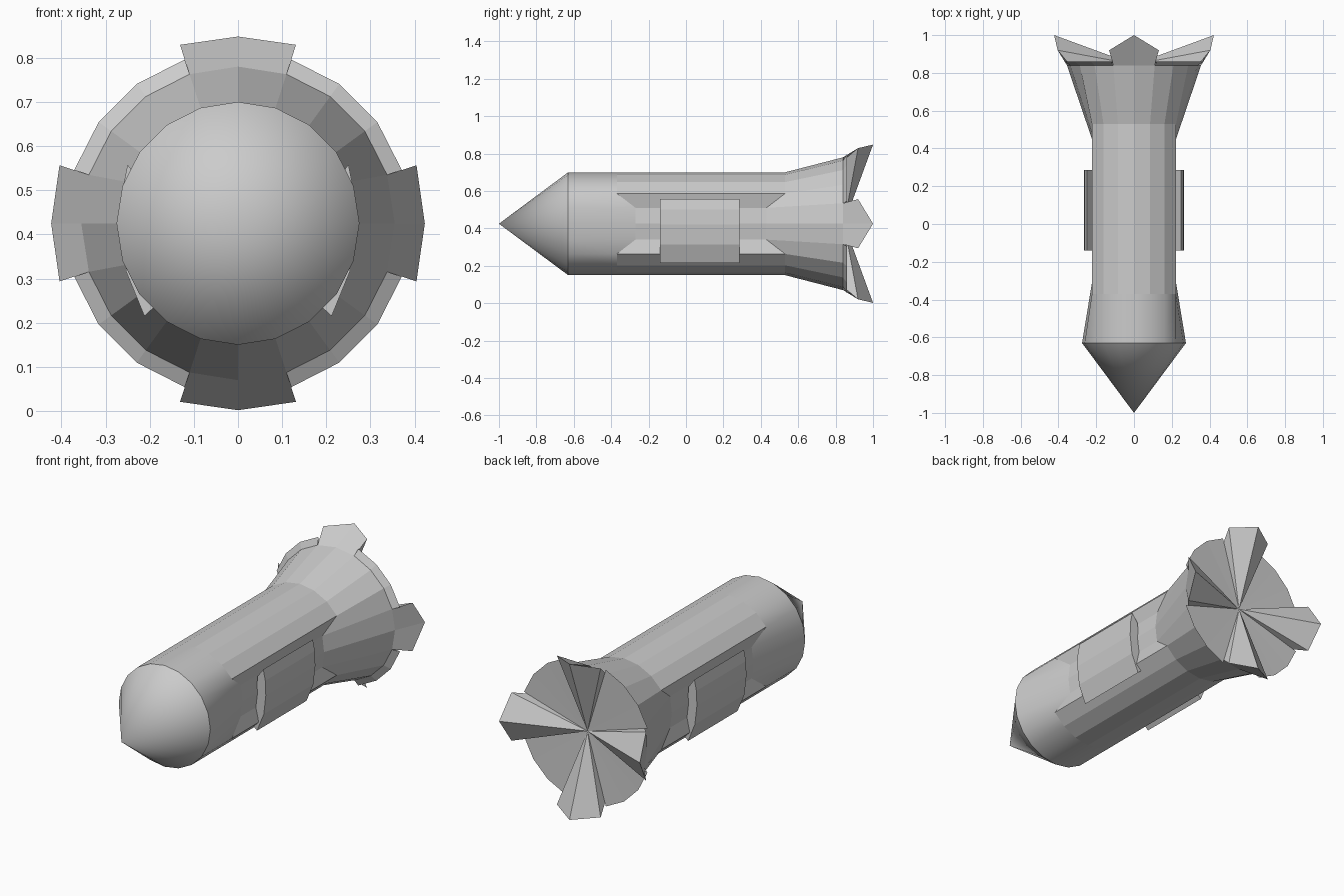
import bpy, bmesh
from math import sin, cos, pi

if "Cube" in bpy.data.objects:
    bpy.data.objects.remove(bpy.data.objects["Cube"])

N, CZ = 20, 0.425


def pt(k, r, y):
    a = 2 * pi * k / N
    return (r * sin(a), y, CZ + r * cos(a))


def make(name, polys):
    """Build an object from a list of polygons, welding shared corners."""
    bm = bmesh.new()
    for p in polys:
        bm.faces.new([bm.verts.new(v) for v in p])
    bmesh.ops.remove_doubles(bm, verts=bm.verts, dist=1e-4)
    bmesh.ops.recalc_face_normals(bm, faces=bm.faces)
    me = bpy.data.meshes.new(name)
    bm.to_mesh(me)
    bm.free()
    ob = bpy.data.objects.new(name, me)
    bpy.context.collection.objects.link(ob)
    return ob


# Pointed nose, smooth
front = [pt(k, 0.275, -0.63) for k in range(N)]
nose = make("nose_cone", [(front[k], front[(k + 1) % N], (0, -1, CZ)) for k in range(N)])
for f in nose.data.polygons:
    f.use_smooth = True


# Body with recessed sides and flared tail
def waist(k, y, y_in):
    x, _, z = pt(k, 0.275, y)
    return (x * 0.785, y_in, z) if k % 10 in (4, 5, 6) else (x, y, z)


rings = [front,
         [waist(k, -0.37, -0.27) for k in range(N)],
         [waist(k, 0.53, 0.43) for k in range(N)],
         [pt(k, 0.355, 0.84) for k in range(N)]]
polys = [(a[k], a[(k + 1) % N], b[(k + 1) % N], b[k])
         for a, b in zip(rings, rings[1:]) for k in range(N)]
body = make("body", polys)
for f in body.data.polygons:
    f.use_smooth = f.center.y < -0.4

# Rear rim, and four fins that rise out of it
hub = (0, 0.845, CZ)
rim, fins = [], []


def fin(k):
    return pt(k, 0.423, 1.0) if k % 5 == 0 else pt(k, 0.425, 0.92)


for k in range(N):
    base, base2 = pt(k, 0.355, 0.84), pt(k + 1, 0.355, 0.84)
    if k % 5 in (4, 0):
        part, a, b = fins, fin(k), fin(k + 1)
        # side wall down to the rim
        e = k if k % 5 == 4 else k + 1
        fins.append((hub, pt(e, 0.355, 0.84), fin(e)))
    else:
        part, a, b = rim, pt(k, 0.39, 0.86), pt(k + 1, 0.39, 0.86)
    part.append((base, base2, b, a))
    part.append((a, b, hub))
make("rear_rim", rim)
make("rear_fins", fins)

# Curved side panels
outer = [(0.25, 0.558), (0.262, 0.50), (0.265, 0.42), (0.253, 0.315), (0.212, 0.215)]
inner = [(0.19, 0.235), (0.205, 0.33), (0.21, 0.42), (0.215, 0.51)]
for side, label in ((1, "right"), (-1, "left")):
    loop = outer + inner
    f = [(side * x, -0.14, z) for x, z in loop]
    b = [(side * x, 0.285, z) for x, z in loop]
    n = len(loop)
    make(label + "_panel", [f, b[::-1]] +
         [(f[i], f[(i + 1) % n], b[(i + 1) % n], b[i]) for i in range(n)])
